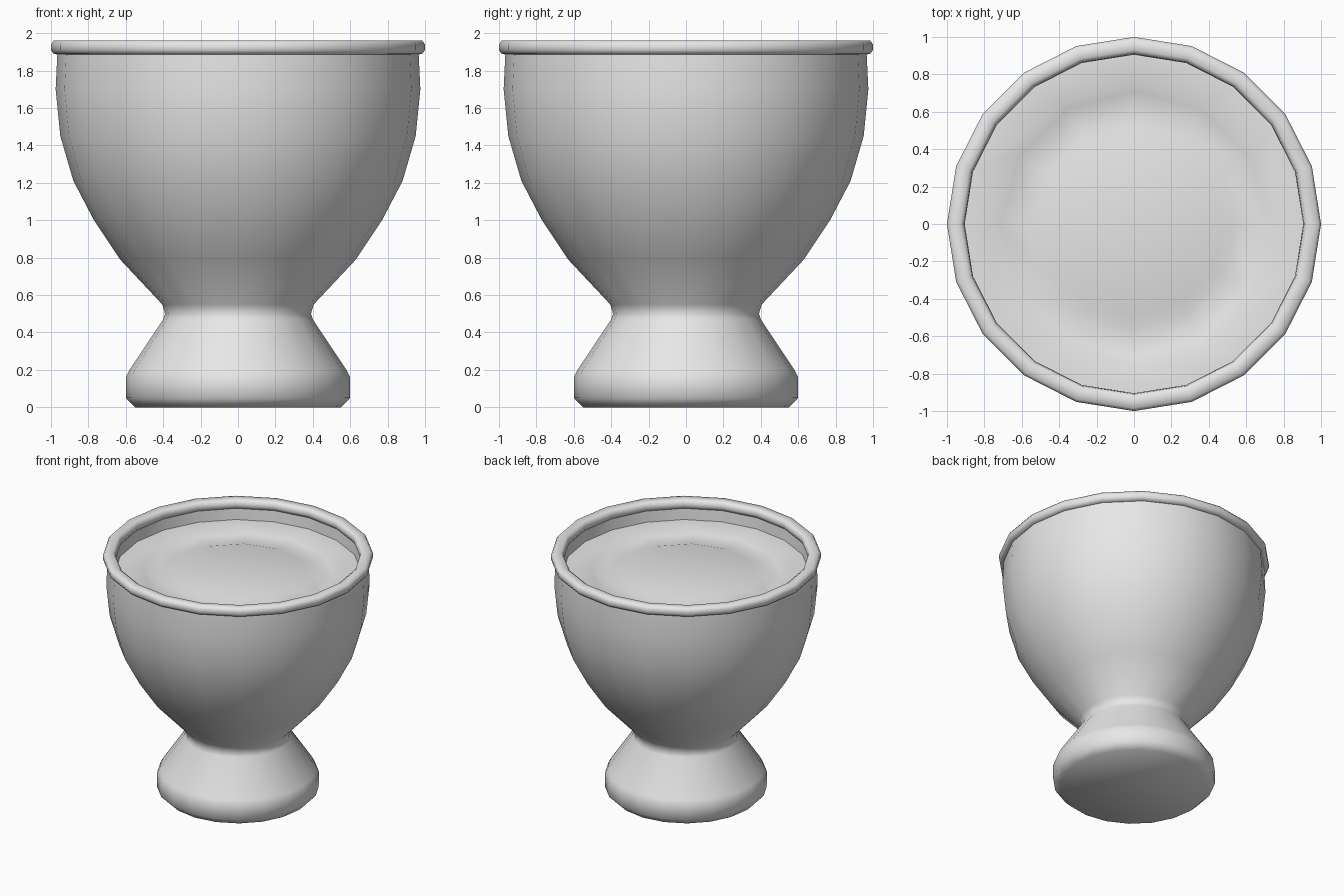
import bpy, bmesh, math

cube = bpy.data.objects.get("Cube")
if cube:
    bpy.data.objects.remove(cube, do_unlink=True)

grey = bpy.data.materials.new("plain_grey")
grey.use_nodes = True
COLOUR = (0.8, 0.8, 0.8, 1)
grey.diffuse_color = COLOUR
grey.node_tree.nodes["Principled BSDF"].inputs["Base Color"].default_value = COLOUR


def ring(bm, radius, z, sides):
    """One horizontal loop of vertices."""
    step = math.tau / sides
    return [bm.verts.new((radius * math.cos(i * step), radius * math.sin(i * step), z))
            for i in range(sides)]


def bridge(bm, a, b):
    """Join two loops that have the same number of sides."""
    for i in range(len(a)):
        j = (i + 1) % len(a)
        bm.faces.new((a[i], a[j], b[j], b[i]))


def finish(bm, name, angle):
    mesh = bpy.data.meshes.new(name)
    bm.to_mesh(mesh)
    bm.free()
    mesh.materials.append(grey)
    obj = bpy.data.objects.new(name, mesh)
    bpy.context.collection.objects.link(obj)
    bpy.ops.object.select_all(action='DESELECT')
    obj.select_set(True)
    bpy.context.view_layer.objects.active = obj
    bpy.ops.object.shade_smooth_by_angle(angle=math.radians(angle))
    return obj


def lathe(name, profile, sides, angle=60, cap_start=False, cap_end=False, closed=False):
    """Turn a profile of (radius, height) points, listed so the outside faces out."""
    bm = bmesh.new()
    loops = [ring(bm, r, z, sides) for r, z in profile]
    for a, b in zip(loops, loops[1:]):
        bridge(bm, a, b)
    if closed:
        bridge(bm, loops[-1], loops[0])
    if cap_start:
        bm.faces.new(loops[0][::-1])
    if cap_end:
        bm.faces.new(loops[-1])
    return finish(bm, name, angle)


SIDES = 20

# Foot, neck, bowl and inner wall in one turned shell
lathe("cup", [
    (0.55, 0), (0.6, 0.05), (0.6, 0.16), (0.58, 0.2),
    (0.4, 0.47), (0.39, 0.5), (0.405, 0.55),
    (0.63, 0.79), (0.77, 1.0), (0.88, 1.21), (0.95, 1.45),
    (0.975, 1.7), (0.965, 1.91), (0.92, 1.91), (0.91, 1.78),
], SIDES, cap_start=True)

# Rolled lip
lathe("rim", [
    (0.965, 1.885), (0.988, 1.892), (1.0, 1.91), (1.0, 1.94), (0.985, 1.96),
    (0.93, 1.96), (0.91, 1.945), (0.905, 1.91), (0.92, 1.885),
], SIDES, closed=True)

# Level fill: round border, then a shallow twelve-sided groove around the middle
bm = bmesh.new()
LEVEL, DIP = 1.8, 0.018
border = ring(bm, 0.915, LEVEL, SIDES)
groove = [ring(bm, r, z, 12) for r, z in (
    (0.75, LEVEL), (0.71, LEVEL - DIP), (0.55, LEVEL - DIP), (0.49, LEVEL))]
edges = []
for loop in (border, groove[0]):
    edges += [bm.edges.new((loop[i - 1], loop[i])) for i in range(len(loop))]
bmesh.ops.bridge_loops(bm, edges=edges)
for a, b in zip(groove, groove[1:]):
    bridge(bm, a, b)
bm.faces.new(groove[-1])
bm.normal_update()
for face in bm.faces:
    if face.normal.z < 0:
        face.normal_flip()
finish(bm, "filling", 60)
